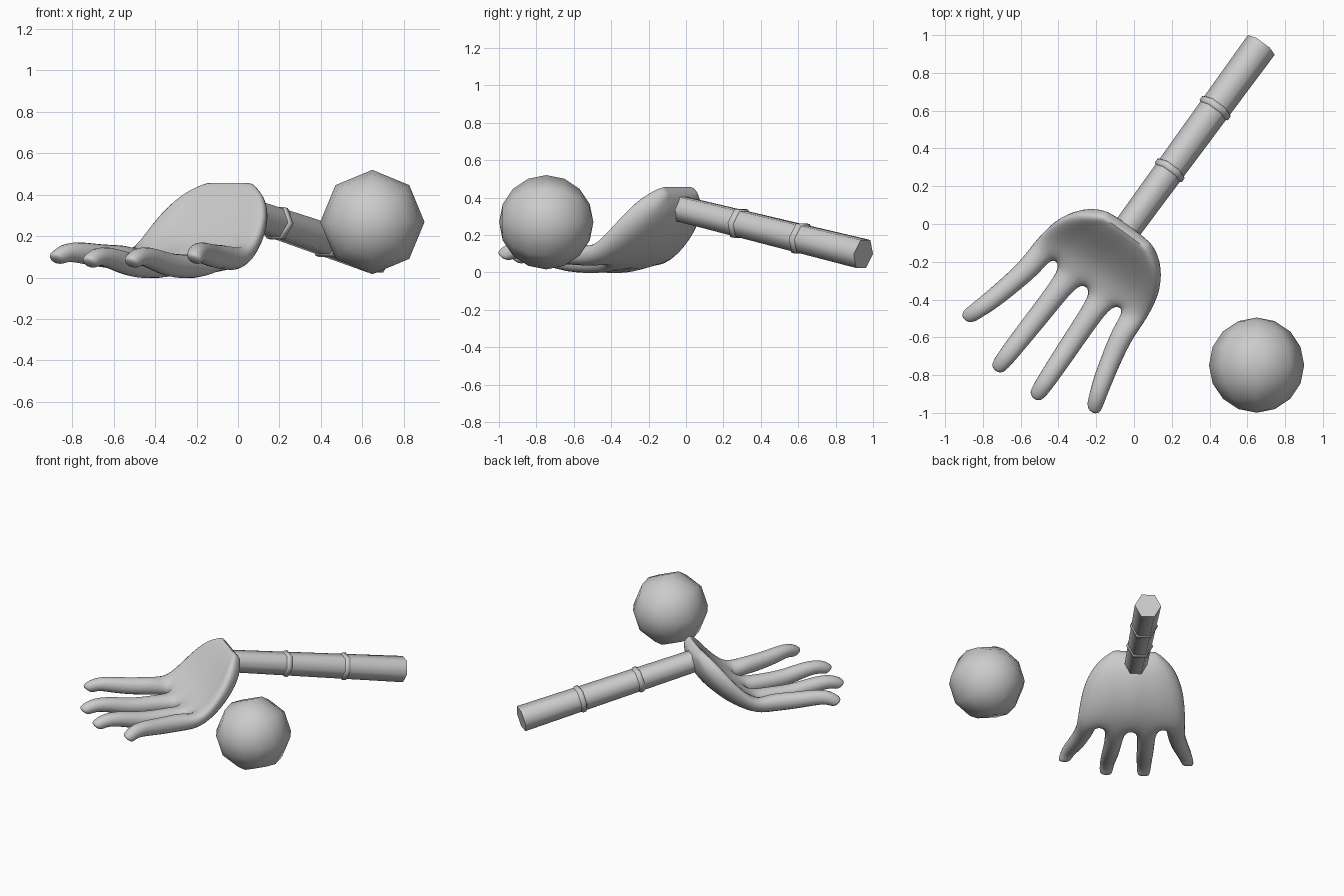
import bpy, bmesh, math
from mathutils import Vector, Matrix

if "Cube" in bpy.data.objects:
    bpy.data.objects.remove(bpy.data.objects["Cube"])

# Shared direction: fingers run along D, sideways is P
D = Vector((-0.588, -0.809, 0))
P = Vector((0.809, -0.588, 0))
AXIS_V = -0.01


def place(u, v, z):
    return D * u + P * (v + AXIS_V) + Vector((0, 0, z))


def finish(bm, name, angle, levels=0):
    bmesh.ops.recalc_face_normals(bm, faces=bm.faces)
    me = bpy.data.meshes.new(name)
    bm.to_mesh(me)
    bm.free()
    ob = bpy.data.objects.new(name, me)
    bpy.context.collection.objects.link(ob)
    bpy.ops.object.select_all(action='DESELECT')
    ob.select_set(True)
    bpy.context.view_layer.objects.active = ob
    if levels:
        m = ob.modifiers.new("smooth", 'SUBSURF')
        m.levels = m.render_levels = levels
        bpy.ops.object.modifier_apply(modifier=m.name)
    bpy.ops.object.shade_smooth_by_angle(angle=math.radians(angle))
    return ob


# Hand: cupped palm cage with four extruded fingers
bm = bmesh.new()
# top u, top z, bottom u, bottom z, top half width, bottom half width
ROWS = [(.065, .462, .025, .415, .145, .150), (.12, .40, .012, .32, .268, .250),
        (.21, .265, .10, .175, .345, .318), (.31, .155, .24, .055, .368, .342),
        (.395, .105, .385, -.003, .368, .362)]
COLS = [-1, -.64, -.50, -.07, .07, .50, .64, 1]
top, bot = [], []
for i, (ut, zt, ub, zb, w, wb) in enumerate(ROWS):
    tr, br = [], []
    for c in COLS:
        lift = (.0, .015, .04, .045, .045)[i] * c * c
        shift = (.0, .05, .06, .04, .0)[i] * c * c
        front = .035 * (1 - abs(c)) if i == 4 else 0
        tr.append(bm.verts.new(place(ut + front + shift * .3, c * w, zt + lift)))
        br.append(bm.verts.new(place(ub + front + shift, c * wb, zb + lift)))
    top.append(tr)
    bot.append(br)
n = len(COLS) - 1
for i in range(len(ROWS) - 1):
    for j in range(n):
        for g in (top, bot):
            bm.faces.new((g[i][j], g[i][j + 1], g[i + 1][j + 1], g[i + 1][j]))
    for j in (0, n):
        bm.faces.new((top[i][j], top[i + 1][j], bot[i + 1][j], bot[i][j]))
for j in range(n):
    bm.faces.new((top[0][j], top[0][j + 1], bot[0][j + 1], bot[0][j]))
for j in (1, 3, 5):
    bm.faces.new((top[-1][j], top[-1][j + 1], bot[-1][j + 1], bot[-1][j]))
# Keep the wrist rim crisp
cr = bm.edges.layers.float.new("crease_edge")
for e in bm.edges:
    if all(v in top[0] or v in bot[0] for v in e.verts):
        e[cr] = .4

# Finger paths: u, v, z, half thickness, downward tilt
INNER = [(.50, .106, .054, .065, 0), (.70, .113, .054, .061, -.15), (.85, .119, .093, .057, -.15),
         (.96, .123, .105, .052, .35), (1.022, .125, .080, .047, .8), (1.042, .125, .064, .036, .9)]
OUTER = [(.50, .300, .098, .065, 0), (.64, .330, .102, .060, -.1), (.77, .363, .120, .057, -.1),
         (.85, .389, .123, .052, .35), (.90, .407, .098, .047, .8), (.920, .414, .082, .036, .9)]
for j, path, s in ((0, OUTER, -1), (2, INNER, -1), (4, INNER, 1), (6, OUTER, 1)):
    ring = [top[-1][j], top[-1][j + 1], bot[-1][j + 1], bot[-1][j]]
    for u, v, z, h, t in path:
        a, b = math.sin(t) * h, math.cos(t) * h
        new = [bm.verts.new(place(u + k * a, s * v + m * h, z + k * b))
               for m, k in ((-1, 1), (1, 1), (1, -1), (-1, -1))]
        for q in range(4):
            r = (q + 1) % 4
            bm.faces.new((ring[q], ring[r], new[r], new[q]))
        ring = new
    bm.faces.new(ring)
finish(bm, "hand", 60, 2)

# Handle: six-sided tapered rod with two raised bands
A, B = Vector((-.055, -.05, .345)), Vector((.674, .948, .098))
axis = (B - A).normalized()
up = P.cross(axis).normalized()


def lathe(stations, name):
    bm = bmesh.new()
    prev = None
    for s, r in stations:
        ring = [bm.verts.new(A.lerp(B, s) + P * r * math.cos(k * math.pi / 3)
                             + up * r * math.sin(k * math.pi / 3)) for k in range(6)]
        if prev:
            for k in range(6):
                bm.faces.new((prev[k], prev[(k + 1) % 6], ring[(k + 1) % 6], ring[k]))
        else:
            bm.faces.new(ring)
        prev = ring
    bm.faces.new(prev)
    finish(bm, name, 75)


lathe([(0, .075), (1, .088)], "handle")
for name, s in (("lower_band", .335), ("upper_band", .665)):
    r = .075 + .013 * s
    lathe([(s - .017, r - .004), (s - .010, r + .009), (s + .010, r + .009), (s + .017, r - .004)], name)

# Ball: eight-segment sphere with poles facing front and back
bm = bmesh.new()
bmesh.ops.create_uvsphere(bm, u_segments=8, v_segments=8, radius=.252,
                          matrix=Matrix.Translation((.649, -.747, .268)) @ Matrix.Rotation(math.pi / 2, 4, 'X'))
finish(bm, "ball", 65)
